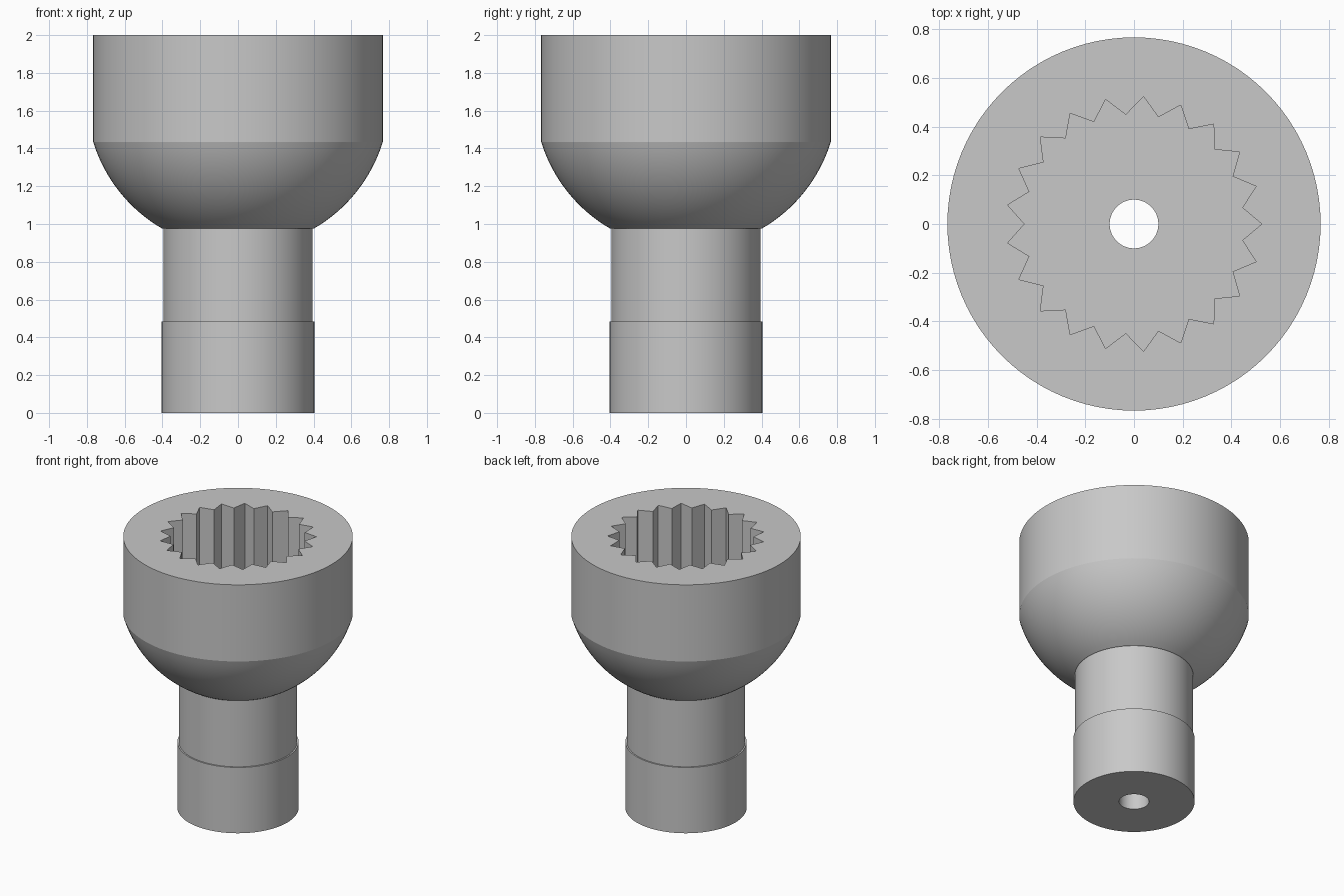
import bpy, bmesh, math

cube = bpy.data.objects.get("Cube")
if cube:
    bpy.data.objects.remove(cube, do_unlink=True)

SEGMENTS = 96
BORE_R = 0.1
TEETH = 21
ROOT_R, TIP_R = 0.525, 0.45
SOCKET_FLOOR = 1.43

steel = bpy.data.materials.new("grey_steel")
steel.use_nodes = True
colour = (0.58, 0.58, 0.58, 1)
steel.diffuse_color = colour
steel.node_tree.nodes["Principled BSDF"].inputs["Base Color"].default_value = colour


def make_object(name, bm):
    bmesh.ops.recalc_face_normals(bm, faces=bm.faces)
    mesh = bpy.data.meshes.new(name)
    bm.to_mesh(mesh)
    bm.free()
    mesh.materials.append(steel)
    obj = bpy.data.objects.new(name, mesh)
    bpy.context.collection.objects.link(obj)
    return obj


def lathe(name, profile):
    """Revolve a closed (radius, height) profile about z."""
    bm = bmesh.new()
    rings = []
    for r, z in profile:
        angles = [2 * math.pi * i / SEGMENTS for i in range(SEGMENTS)]
        rings.append([bm.verts.new((r * math.cos(a), r * math.sin(a), z)) for a in angles])
    for k, ring in enumerate(rings):
        nxt = rings[(k + 1) % len(rings)]
        for i in range(SEGMENTS):
            j = (i + 1) % SEGMENTS
            bm.faces.new((ring[i], ring[j], nxt[j], nxt[i]))
    return make_object(name, bm)


def star_prism(name, z0, z1):
    """Toothed prism used to cut the splined socket."""
    bm = bmesh.new()
    points = []
    for i in range(2 * TEETH):
        a = math.pi * i / TEETH
        r = TIP_R if i % 2 else ROOT_R
        points.append(bm.verts.new((r * math.cos(a), r * math.sin(a), z0)))
    base = bm.faces.new(points)
    top = bmesh.ops.extrude_face_region(bm, geom=[base])["geom"]
    verts = [g for g in top if isinstance(g, bmesh.types.BMVert)]
    bmesh.ops.translate(bm, verts=verts, vec=(0, 0, z1 - z0))
    return make_object(name, bm)


# Spherical underside of the cup, between the shaft and the straight rim
BALL_R, BALL_Z = 0.802, 1.67
start = math.asin((0.975 - BALL_Z) / BALL_R)
end = math.asin((1.435 - BALL_Z) / BALL_R)
STEPS = 16
bowl = []
for i in range(STEPS + 1):
    a = start + (end - start) * i / STEPS
    bowl.append((BALL_R * math.cos(a), BALL_Z + BALL_R * math.sin(a)))

# Body: base collar, shaft, bowl, rim and central bore
profile = [(BORE_R, 0), (0.405, 0), (0.405, 0.485), (0.395, 0.485), (0.395, 0.975)]
profile += bowl + [(bowl[-1][0], 2), (BORE_R, 2)]
body = lathe("splined_socket_body", profile)

# Splined socket cut into the top
cutter = star_prism("socket_cutter", SOCKET_FLOOR, 2.2)
cutter.hide_render = True
cut = body.modifiers.new("socket", "BOOLEAN")
cut.operation = "DIFFERENCE"
cut.solver = "EXACT"
cut.object = cutter
bpy.ops.object.select_all(action="DESELECT")
body.select_set(True)
bpy.context.view_layer.objects.active = body
bpy.ops.object.modifier_apply(modifier=cut.name)
bpy.data.objects.remove(cutter, do_unlink=True)
bpy.ops.object.shade_smooth_by_angle(angle=math.radians(12))
